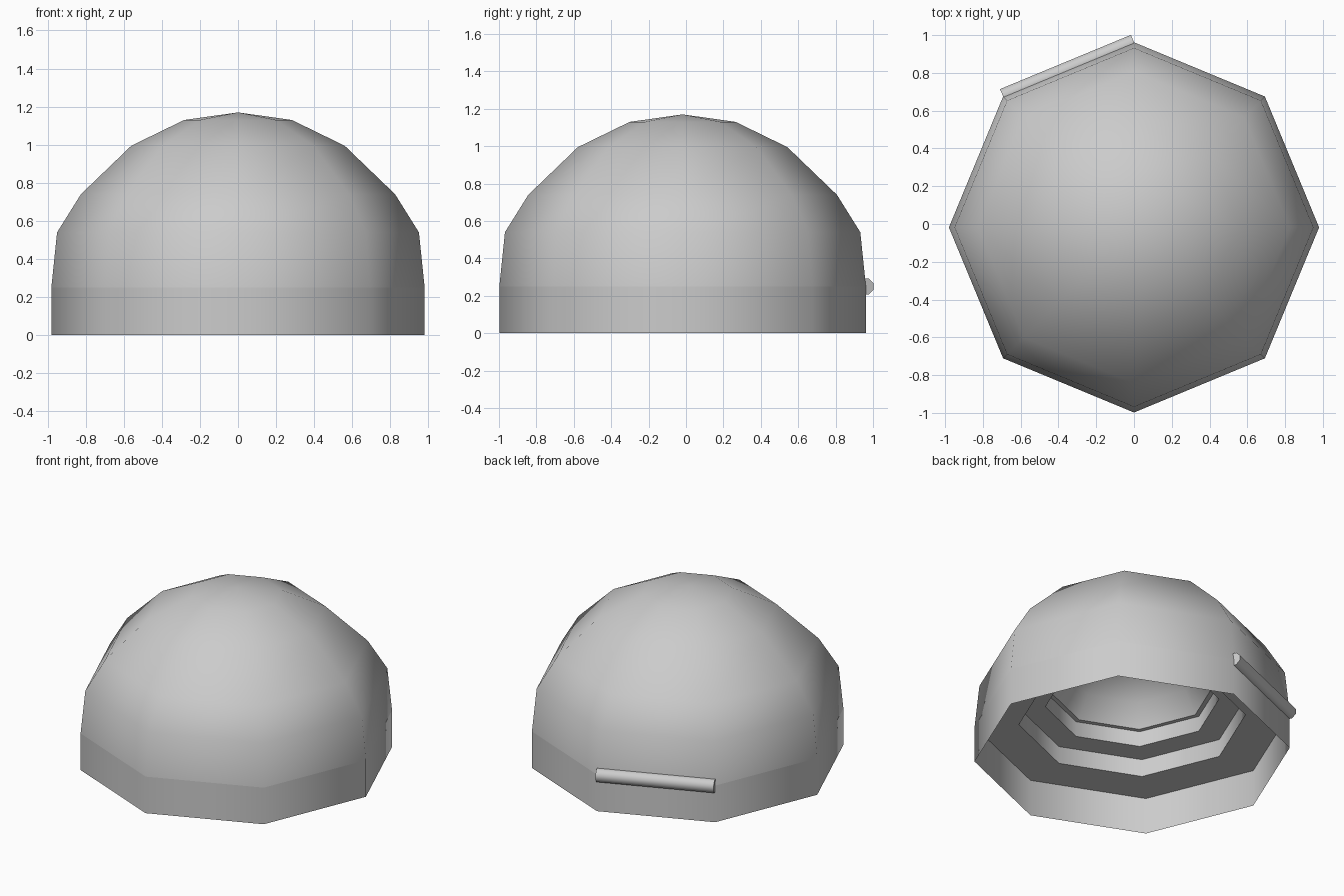
import bpy, bmesh, math
from mathutils import Vector, Matrix

if "Cube" in bpy.data.objects:
    bpy.data.objects.remove(bpy.data.objects["Cube"])

SIDES = 8
CY = -0.018      # dome axis offset in y
R = 0.98


def finish(name, bm, angle=60):
    mesh = bpy.data.meshes.new(name)
    bm.to_mesh(mesh)
    bm.free()
    ob = bpy.data.objects.new(name, mesh)
    bpy.context.collection.objects.link(ob)
    bpy.ops.object.select_all(action='DESELECT')
    ob.select_set(True)
    bpy.context.view_layer.objects.active = ob
    bpy.ops.object.shade_smooth_by_angle(angle=math.radians(angle))
    return ob


def lathe(name, profile, angle=60, inward=False):
    """Octagonal shell swept from (radius, z) points; radius 0 closes to a tip."""
    bm = bmesh.new()
    rings = []
    for r, z in profile:
        n = SIDES if r > 0 else 1
        rings.append([bm.verts.new((r * math.cos(i * math.tau / SIDES),
                                    CY + r * math.sin(i * math.tau / SIDES), z))
                      for i in range(n)])
    for a, b in zip(rings, rings[1:]):
        for i in range(SIDES):
            j = (i + 1) % SIDES
            quad = [a[i], a[j], b[j], b[i]] if len(b) > 1 else [a[i], a[j], b[0]]
            bm.faces.new(quad[::-1] if inward else quad)
    return finish(name, bm, angle)


# Upright skirt and domed roof
lathe("base_wall", [(R, 0), (R, 0.25)])
lathe("dome", [(R, 0.25), (0.95, 0.54), (0.825, 0.74), (0.56, 0.995),
               (0.283, 1.13), (0, 1.17)])

# Stepped lining seen from underneath: flat ledges and upright risers
lathe("inner_steps", [(R, 0.25), (0.705, 0.25), (0.705, 0.37), (0.54, 0.37),
                      (0.54, 0.475), (0.51, 0.475)], inward=True)
lathe("inner_dome", [(0.51, 0.475), (0.43, 0.62), (0.24, 0.74), (0, 0.78)],
      inward=True)

# Hinge rod along the back-left edge
a = Vector((R * math.cos(math.radians(135)), CY + R * math.sin(math.radians(135)), 0.25))
b = Vector((0, CY + R, 0.25))
bm = bmesh.new()
bmesh.ops.create_cone(bm, cap_ends=True, segments=8, radius1=0.046, radius2=0.046,
                      depth=(b - a).length,
                      matrix=Matrix.Rotation(math.pi / 8, 4, 'Z'))
along = (b - a).normalized()
up = Vector((0, 0, 1))
rot = Matrix((up.cross(along), along, up)).transposed()
rot = Matrix((along.cross(up), -up, -along)).transposed()
if rot.determinant() < 0:
    rot = Matrix((along.cross(up), up, -along)).transposed()
bmesh.ops.transform(bm, matrix=Matrix.Translation((a + b) / 2) @ rot.to_4x4(),
                    verts=bm.verts)
finish("hinge_rod", bm)
